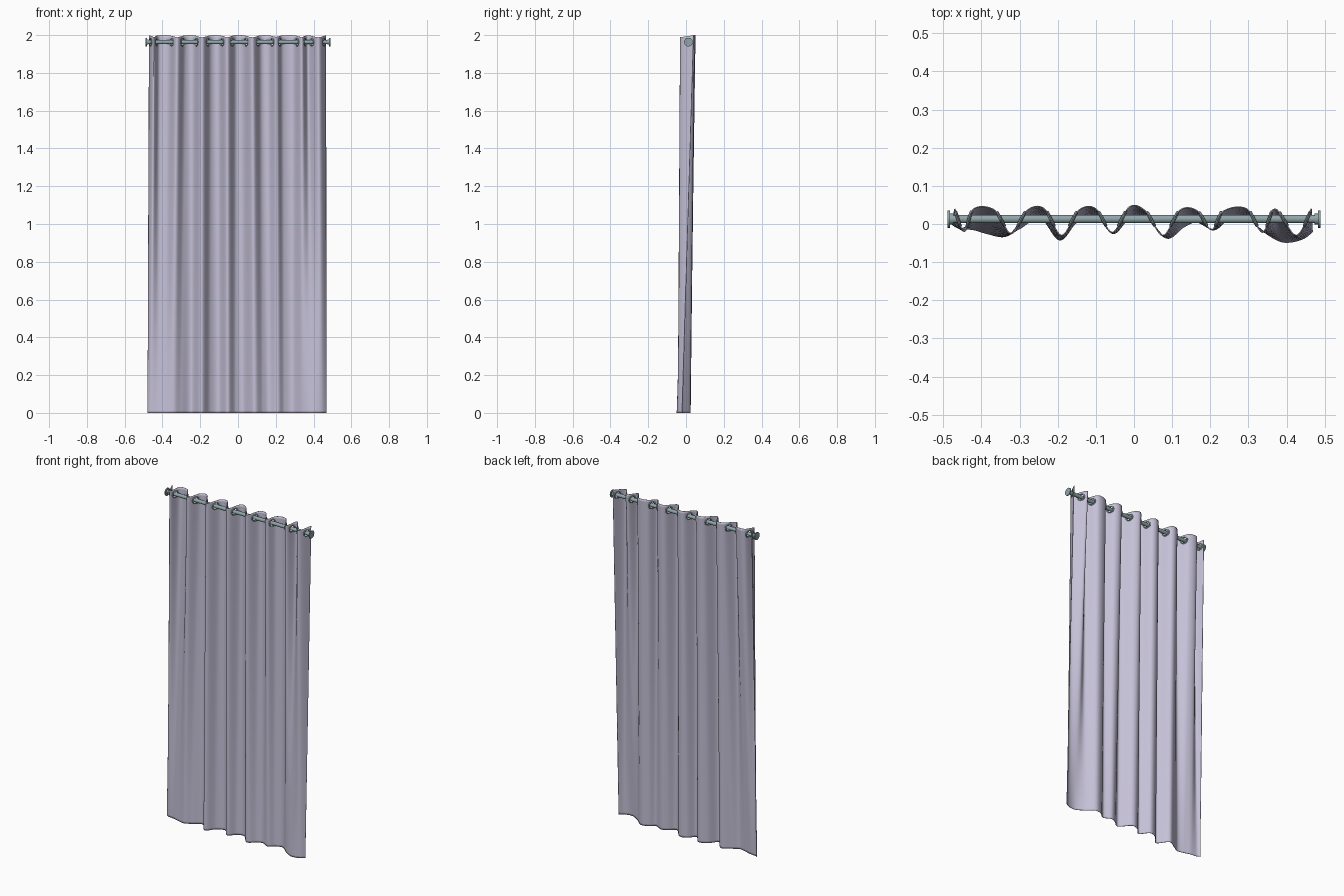
import bpy, bmesh, math
from mathutils import Vector, Matrix

if "Cube" in bpy.data.objects:
    bpy.data.objects.remove(bpy.data.objects["Cube"])

ROD_Y, ROD_Z = 0.013, 1.963


def material(name, rgb):
    m = bpy.data.materials.new(name)
    m.diffuse_color = (*rgb, 1)
    m.use_nodes = True
    m.node_tree.nodes["Principled BSDF"].inputs["Base Color"].default_value = m.diffuse_color
    return m


fabric = material("lavender fabric", (0.56, 0.53, 0.68))
metal = material("grey teal metal", (0.28, 0.38, 0.40))

# Fold paths (x, y) at the rod and at the hem
TOP = [(-.47, .04), (-.445, -.02), (-.42, .04), (-.365, .036), (-.322, -.025), (-.28, .036),
       (-.235, .04), (-.19, -.03), (-.145, .036), (-.10, .04), (-.057, -.022), (-.012, .045),
       (.03, .034), (.076, -.03), (.12, .036), (.165, .035), (.203, -.015), (.235, .034),
       (.295, .04), (.337, -.022), (.37, .04), (.425, -.03), (.465, .04)]
HEM = [(-.478, .0), (-.46, -.01), (-.42, -.015), (-.385, -.025), (-.34, -.033), (-.30, -.012),
       (-.245, .015), (-.195, -.042), (-.15, .005), (-.10, .022), (-.055, -.025), (-.015, .012),
       (.03, .02), (.085, -.037), (.13, -.008), (.165, .005), (.21, -.015), (.245, .01),
       (.29, .02), (.34, -.02), (.39, -.047), (.44, -.04), (.468, -.02)]


def smooth_path(keys, steps=8):
    p = [Vector(k) for k in keys]
    p = [p[0]] + p + [p[-1]]
    out = []
    for i in range(1, len(p) - 2):
        a, b, c, d = p[i - 1:i + 3]
        for s in range(steps):
            t = s / steps
            out.append(0.5 * (2 * b + (c - a) * t + (2 * a - 5 * b + 4 * c - d) * t * t
                              + (3 * b - a - 3 * c + d) * t ** 3))
    return out + [p[-1]]


top, hem = smooth_path(TOP), smooth_path(HEM)


def fold(i, z):
    return hem[i].lerp(top[i], min(z / 2, 1))


def add_object(name, bm, mat):
    me = bpy.data.meshes.new(name)
    bm.to_mesh(me)
    bm.free()
    ob = bpy.data.objects.new(name, me)
    bpy.context.collection.objects.link(ob)
    me.materials.append(mat)
    return ob


def cylinder(bm, radius, x0, x1, sides=20):
    mat = (Matrix.Translation(((x0 + x1) / 2, ROD_Y, ROD_Z))
           @ Matrix.Rotation(math.pi / 2, 4, 'Y'))
    bmesh.ops.create_cone(bm, cap_ends=True, segments=sides, radius1=radius,
                          radius2=radius, depth=x1 - x0, matrix=mat)


def smooth(ob, angle=40):
    bpy.ops.object.select_all(action='DESELECT')
    ob.select_set(True)
    bpy.context.view_layer.objects.active = ob
    bpy.ops.object.shade_smooth_by_angle(angle=math.radians(angle))


# Curtain sheet
bm = bmesh.new()
levels = [0, .012, .25, .5, .75, 1, 1.25, 1.5, 1.75, 1.9, 1.94, 1.965, 1.985]
rows = [[bm.verts.new((*fold(i, z), z)) for i in range(len(top))] for z in levels]
rows.append([bm.verts.new((*fold(i, 2), 1.993 + 0.15 * p.y)) for i, p in enumerate(top)])
for lo, hi in zip(rows, rows[1:]):
    for i in range(len(top) - 1):
        bm.faces.new((lo[i], lo[i + 1], hi[i + 1], hi[i]))
curtain = add_object("curtain", bm, fabric)
solid = curtain.modifiers.new("thickness", 'SOLIDIFY')
solid.thickness, solid.offset = 0.003, 0

# Round holes where the rod threads through the cloth
bm = bmesh.new()
cylinder(bm, 0.017, -.6, .6)
cutter = add_object("hole_cutter", bm, fabric)
cutter.hide_render = True
cutter.hide_set(True)
cut = curtain.modifiers.new("holes", 'BOOLEAN')
cut.operation, cut.solver, cut.object = 'DIFFERENCE', 'EXACT', cutter
smooth(curtain, 60)

# Rod
bm = bmesh.new()
cylinder(bm, 0.011, -.485, .485)
smooth(add_object("rod", bm, metal))

# End caps, each a disc with a small collar
for side, label in ((-1, "left"), (1, "right")):
    bm = bmesh.new()
    for r, a, b in ((.023, .483, .489), (.014, .474, .484)):
        x0, x1 = sorted((side * a, side * b))
        cylinder(bm, r, x0, x1)
    smooth(add_object(label + "_end_cap", bm, metal))

# Grommet rings at every crossing of cloth and rod
count = 0
for i in range(len(top) - 1):
    a, b = fold(i, ROD_Z), fold(i + 1, ROD_Z)
    if (a.y - ROD_Y) * (b.y - ROD_Y) >= 0:
        continue
    centre = a.lerp(b, (ROD_Y - a.y) / (b.y - a.y))
    t = (b - a).normalized()
    bpy.ops.mesh.primitive_torus_add(major_segments=24, minor_segments=8,
                                     major_radius=0.019, minor_radius=0.0042)
    ring = bpy.context.object
    count += 1
    ring.name = f"grommet_{count}"
    ring.location = (centre.x, ROD_Y, ROD_Z)
    ring.rotation_euler = Vector((t.y, -t.x, 0)).to_track_quat('Z', 'Y').to_euler()
    ring.data.materials.append(metal)
    smooth(ring, 60)
